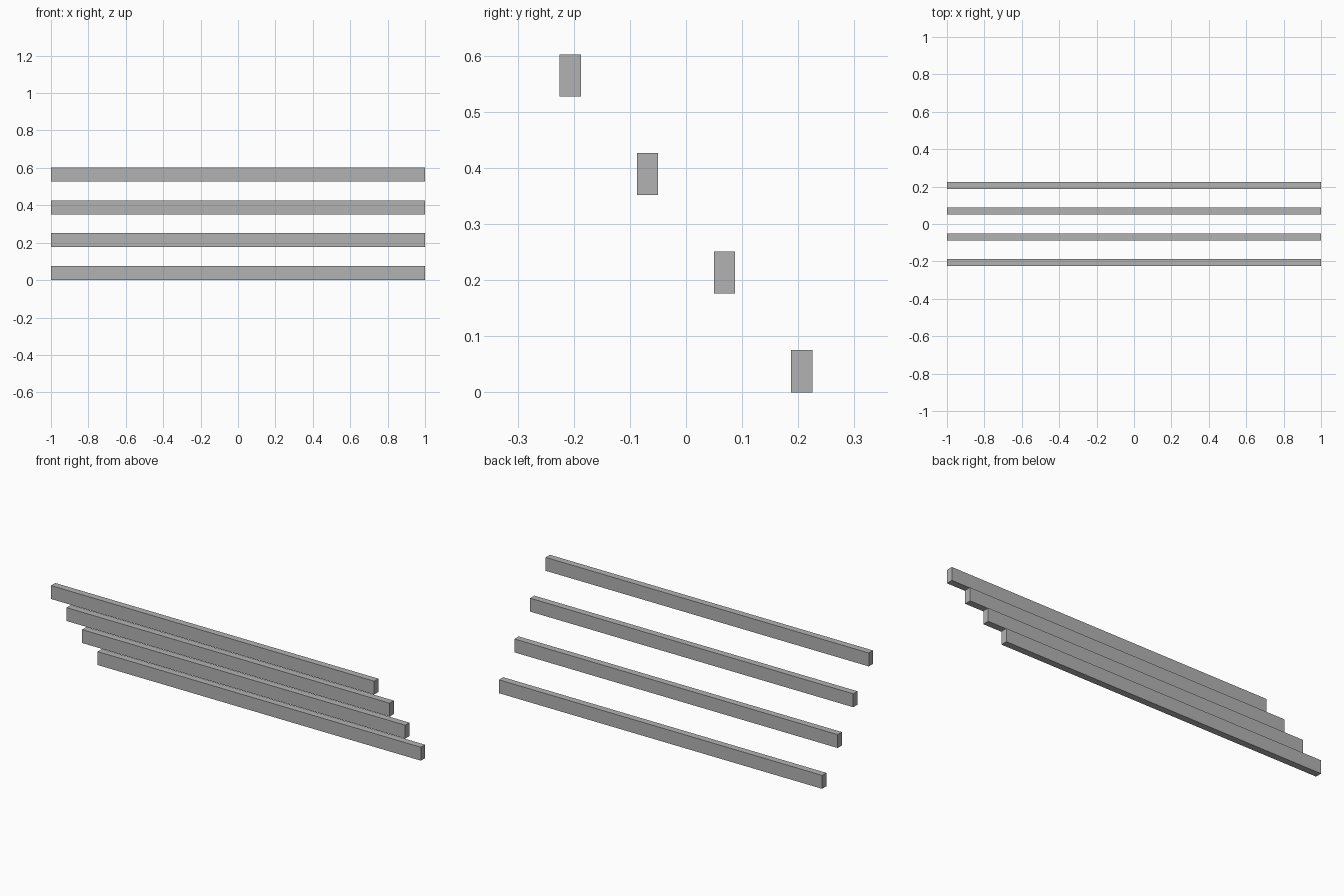
import bpy

cube = bpy.data.objects.get("Cube")
if cube:
    bpy.data.objects.remove(cube, do_unlink=True)

# Plain grey for every bar
grey = bpy.data.materials.new("grey")
grey.use_nodes = True
colour = (0.45, 0.45, 0.45, 1)
grey.diffuse_color = colour
grey.node_tree.nodes["Principled BSDF"].inputs["Base Color"].default_value = colour

LENGTH, DEPTH, HEIGHT = 2.0, 0.0375, 0.075
COUNT = 4
STEP_Y, STEP_Z = -0.1375, 0.1757

# Parallel bars rising from the back to the front
for i in range(COUNT):
    y = (i - (COUNT - 1) / 2) * STEP_Y
    z = HEIGHT / 2 + i * STEP_Z
    bpy.ops.mesh.primitive_cube_add(size=1, location=(0, y, z))
    bar = bpy.context.object
    bar.name = f"bar_{i + 1}"
    bar.scale = (LENGTH, DEPTH, HEIGHT)
    bpy.ops.object.transform_apply(location=False, rotation=False, scale=True)
    bar.data.materials.append(grey)
